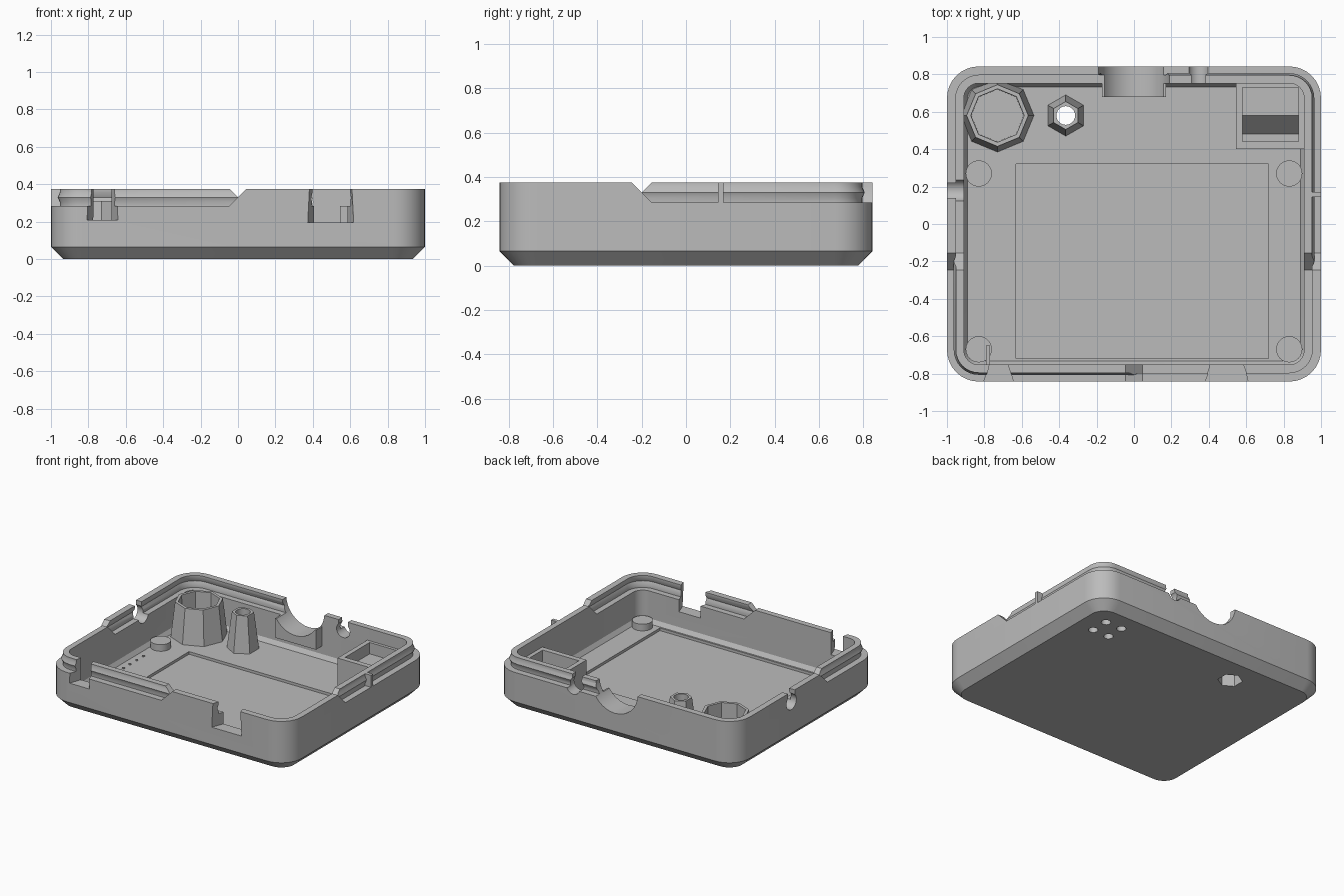
import bpy, bmesh
from math import sin, cos, pi

if "Cube" in bpy.data.objects:
    bpy.data.objects.remove(bpy.data.objects["Cube"])

grey = bpy.data.materials.new("plain_grey")
grey.use_nodes = True
grey.diffuse_color = (0.5, 0.5, 0.5, 1)
grey.node_tree.nodes["Principled BSDF"].inputs["Base Color"].default_value = (0.5, 0.5, 0.5, 1)

HALF_X, HALF_Y, RADIUS = 1.0, 0.8425, 0.17
LEDGE, TOP, FLOOR = 0.285, 0.375, 0.05


def loft(name, loops, ring=False):
    """Skin a stack of equal loops; cap the ends, or close it into a ring."""
    bm = bmesh.new()
    rows = [[bm.verts.new(p) for p in loop] for loop in loops]
    pairs = list(zip(rows, rows[1:])) + ([(rows[-1], rows[0])] if ring else [])
    for a, b in pairs:
        for i in range(len(a)):
            j = (i + 1) % len(a)
            bm.faces.new((a[i], a[j], b[j], b[i]))
    if not ring:
        bm.faces.new(rows[0])
        bm.faces.new(rows[-1])
    bmesh.ops.recalc_face_normals(bm, faces=bm.faces)
    mesh = bpy.data.meshes.new(name)
    bm.to_mesh(mesh)
    bm.free()
    mesh.materials.append(grey)
    obj = bpy.data.objects.new(name, mesh)
    bpy.context.collection.objects.link(obj)
    return obj


def outline(inset, z, steps=8):
    """Rounded rectangle running round the case."""
    r = max(RADIUS - inset, 0.02)
    pts = []
    for k, (sx, sy) in enumerate([(1, 1), (-1, 1), (-1, -1), (1, -1)]):
        for i in range(steps + 1):
            a = (k + i / steps) * pi / 2
            pts.append((sx * (HALF_X - inset - r) + r * cos(a),
                        sy * (HALF_Y - inset - r) + r * sin(a), z))
    return pts


def rect(x0, x1, y0, y1, z):
    return [(x0, y0, z), (x1, y0, z), (x1, y1, z), (x0, y1, z)]


def box(name, x0, x1, y0, y1, z0, z1):
    return loft(name, [rect(x0, x1, y0, y1, z) for z in (z0, z1)])


def post(name, x, y, z0, z1, r0, r1, sides):
    return loft(name, [[(x + r * cos(pi / 2 + 2 * pi * i / sides),
                         y + r * sin(pi / 2 + 2 * pi * i / sides), z)
                        for i in range(sides)] for r, z in ((r0, z0), (r1, z1))])


def bar(name, axis, across, z, r, start, end, sides=32):
    """Round bar lying along x or y."""
    loops = []
    for t in (start, end):
        ring = [(across + r * cos(2 * pi * i / sides), z + r * sin(2 * pi * i / sides))
                for i in range(sides)]
        loops.append([(t, c, h) if axis == "x" else (c, t, h) for c, h in ring])
    return loft(name, loops)


def boolean(obj, cutter, operation="DIFFERENCE"):
    mod = obj.modifiers.new("cut", "BOOLEAN")
    mod.object, mod.operation, mod.solver = cutter, operation, "EXACT"
    bpy.context.view_layer.objects.active = obj
    bpy.ops.object.modifier_apply(modifier=mod.name)


def discard(objs):
    for o in objs:
        bpy.data.objects.remove(o)


# Tray with a chamfered base and a hollow inside
tray = loft("case_tray", [outline(i, z) for i, z in (
    (0.065, 0), (0, 0.065), (0, LEDGE), (0.09, LEDGE), (0.09, 0.08), (0.11, FLOOR))])
shell = [tray]

# Interlocking rims: outer and inner lips alternate by quadrant, with snap ridge
MID = (LEDGE + TOP) / 2
for sx, sy, name in ((1, -1, "front_left"), (-1, 1, "back_right"),
                     (1, 1, "back_left"), (-1, -1, "front_right")):
    outer = sx != sy
    far = 0.0 if outer else 0.09
    lip = loft(name + ("_outer_lip" if outer else "_inner_lip"), [outline(i, z) for i, z in (
        (far, LEDGE), (far, TOP), (0.047, TOP), (0.047, MID + 0.025),
        (0.036, MID), (0.047, MID - 0.025), (0.047, LEDGE))], ring=True)
    # Quadrant block with slanted ends
    loops = []
    for d in (-0.09, 0.09):
        xs = sorted((sx * d, sx * 2))
        ys = sorted((-0.2 + sy * d, sy * 2))
        loops.append(rect(*xs, *ys, MID + d))
    quadrant = loft("quadrant_cutter", loops)
    boolean(lip, quadrant, "INTERSECT")
    discard([quadrant])
    shell.append(lip)

# Trough support under the big back opening
support = box("back_opening_support", -0.17, 0.17, 0.68, 0.755, 0.14, LEDGE)
shell.append(support)

# Openings through the walls
cutters = [
    bar("back_opening", "y", 0, 0.39, 0.19, 0.6, 1),
    bar("back_cable_hole", "y", 0.345, 0.305, 0.055, 0.7, 1),
    box("back_cable_neck", 0.307, 0.383, 0.7, 1, 0.31, 0.5),
    bar("side_cable_hole", "x", 0.18, 0.3, 0.058, -1.1, -0.85),
    box("side_cable_neck", -1.1, -0.85, 0.14, 0.22, 0.31, 0.5)]
for x0, x1, z in ((-0.81, -0.64, 0.21), (0.37, 0.62, 0.195)):
    lower = [(x0, -0.85, z), (x1, -0.85, z), (x1 - 0.04, -0.74, z), (x0 + 0.04, -0.74, z)]
    upper = [(x0 + 0.015, -0.85, 0.5), (x1 - 0.015, -0.85, 0.5),
             (x1 - 0.04, -0.74, 0.5), (x0 + 0.04, -0.74, 0.5)]
    cutters.append(loft("front_notch", [lower, upper]))
for obj in shell:
    for c in cutters:
        boolean(obj, c)
discard(cutters)

# Shallow screen recess in the floor
recess = box("recess_cutter", -0.63, 0.72, -0.72, 0.32, 0.03, 0.07)
boolean(tray, recess)
discard([recess])

# Screw post with a through hole and a nut pocket below
nut_post = post("nut_post", -0.365, 0.58, FLOOR, 0.32, 0.11, 0.075, 6)
nut_cutters = [post("nut_pocket", -0.365, 0.58, -0.05, 0.1, 0.085, 0.085, 6),
               post("screw_hole", -0.365, 0.58, -0.1, 0.5, 0.05, 0.05, 24)]
for obj in (tray, nut_post):
    for c in nut_cutters:
        boolean(obj, c)
discard(nut_cutters)

# Eight-sided cup in the back corner
cup = post("corner_cup", -0.73, 0.58, FLOOR, 0.31, 0.195, 0.165, 8)
hollow = post("cup_hollow", -0.73, 0.58, 0.08, 0.5, 0.14, 0.145, 8)
boolean(cup, hollow)
discard([hollow])

# Sensor box with a stepped pocket
sensor_box = box("sensor_box", 0.545, 0.91, 0.4, 0.755, FLOOR, LEDGE)
pocket = loft("pocket_cutter", [[(x, y, z) for y, z in (
    (0.44, 0.09), (0.48, 0.09), (0.58, 0.2), (0.73, 0.2), (0.73, 0.5), (0.44, 0.5))]
    for x in (0.58, 0.88)])
boolean(sensor_box, pocket)
discard([pocket])

# Four sensor holes in the underside
for dx in (-0.068, 0.068):
    for dy in (-0.068, 0.068):
        hole = post("vent_cutter", 0.72 + dx, 0.575 + dy, -0.05, 0.06, 0.033, 0.033, 16)
        boolean(tray, hole)
        discard([hole])

# Round support pads at the four board corners
pads = [post("board_pad", sx * 0.83, y, FLOOR, 0.1, 0.07, 0.07, 24)
        for sx in (-1, 1) for y in (0.27, -0.67)]

# Row of small floor studs, and two ribs
studs = [post("floor_stud", -0.84, 0.08 - 0.079 * i, FLOOR, FLOOR + 0.006, 0.01, 0.01, 8)
         for i in range(8)]
box("rim_rib", 0.95, 1.0, 0.145, 0.17, LEDGE, TOP)
box("floor_rib", -0.79, -0.77, -0.755, -0.65, FLOOR, 0.12)

# Smooth the rounded parts, keep the edges sharp
bpy.ops.object.select_all(action="DESELECT")
for obj in shell + pads + [nut_post]:
    obj.select_set(True)
bpy.context.view_layer.objects.active = tray
bpy.ops.object.shade_smooth_by_angle(angle=pi / 7)
